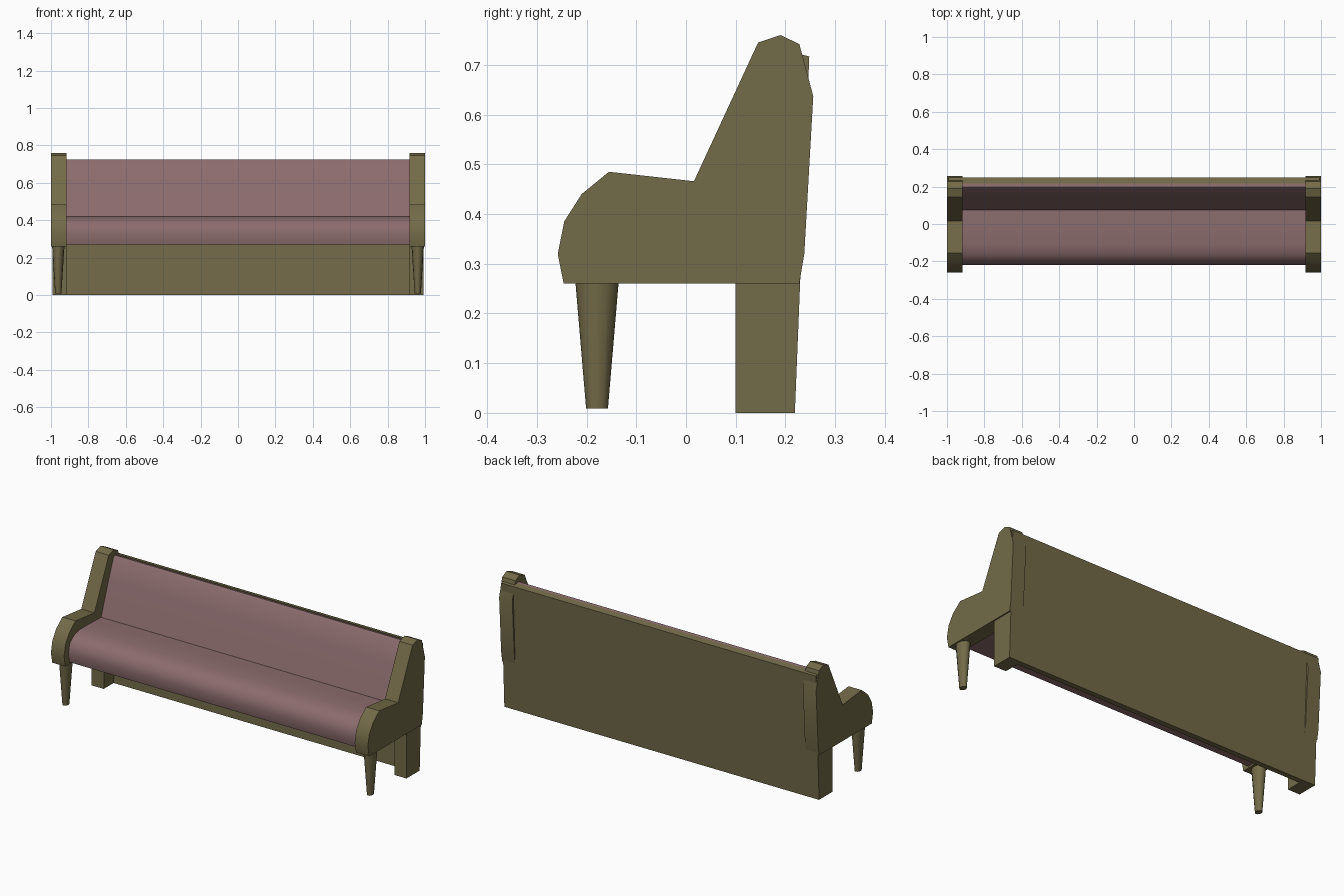
import bpy, bmesh, math
from mathutils import Matrix

if "Cube" in bpy.data.objects:
    bpy.data.objects.remove(bpy.data.objects["Cube"])


def material(name, color):
    m = bpy.data.materials.new(name)
    m.diffuse_color = color
    m.use_nodes = True
    m.node_tree.nodes["Principled BSDF"].inputs["Base Color"].default_value = m.diffuse_color
    return m


WOOD = material("wood", (0.17, 0.145, 0.065, 1))
CUSHION = material("upholstery", (0.26, 0.15, 0.155, 1))


def finish(name, bm, mat, smooth=None):
    bmesh.ops.recalc_face_normals(bm, faces=bm.faces)
    me = bpy.data.meshes.new(name)
    bm.to_mesh(me)
    bm.free()
    ob = bpy.data.objects.new(name, me)
    bpy.context.collection.objects.link(ob)
    me.materials.append(mat)
    if smooth:
        bpy.ops.object.select_all(action='DESELECT')
        ob.select_set(True)
        bpy.context.view_layer.objects.active = ob
        bpy.ops.object.shade_smooth_by_angle(angle=math.radians(smooth))
    return ob


def extrude_profile(name, points, x0, x1, mat, smooth=None):
    """Extrude a closed (y, z) outline along x."""
    bm = bmesh.new()
    face = bm.faces.new([bm.verts.new((x0, y, z)) for y, z in points])
    ext = bmesh.ops.extrude_face_region(bm, geom=[face])["geom"]
    bmesh.ops.translate(bm, vec=(x1 - x0, 0, 0),
                        verts=[g for g in ext if isinstance(g, bmesh.types.BMVert)])
    return finish(name, bm, mat, smooth)


end_outline = [(-0.246, 0.26), (-0.258, 0.32), (-0.245, 0.385), (-0.21, 0.44),
               (-0.155, 0.485), (0.016, 0.466), (0.145, 0.745), (0.19, 0.76),
               (0.228, 0.742), (0.256, 0.637), (0.238, 0.32), (0.228, 0.26)]
leg_outline = [(0.10, 0), (0.219, 0), (0.229, 0.27), (0.10, 0.27)]

for side, s in (("left", -1), ("right", 1)):
    # Shaped end panel
    extrude_profile(f"end_panel_{side}", end_outline, s * 0.917, s * 1.0, WOOD, 40)
    # Square rear leg
    extrude_profile(f"rear_leg_{side}", leg_outline, s * 0.917, s * 0.993, WOOD)
    # Tapered oval front leg
    bm = bmesh.new()
    bmesh.ops.create_cone(bm, cap_ends=True, segments=12, radius1=0.022,
                          radius2=0.044, depth=0.26,
                          matrix=Matrix.Translation((s * 0.961, -0.179, 0.139))
                          @ Matrix.Diagonal((0.76, 1, 1, 1)))
    finish(f"front_leg_{side}", bm, WOOD, 40)

# Full height back board, leaning slightly backwards
extrude_profile("back_board", [(0.189, 0), (0.219, 0), (0.248, 0.717), (0.216, 0.725)],
                -0.993, 0.993, WOOD)

# Seat with rounded front edge
extrude_profile("seat", [(0.20, 0.27), (-0.208, 0.27), (-0.22, 0.325), (-0.205, 0.38),
                         (-0.165, 0.41), (-0.11, 0.422), (0.0, 0.42), (0.20, 0.415)],
                -0.92, 0.92, CUSHION, 40)

# Sloping padded backrest
extrude_profile("backrest", [(0.073, 0.41), (0.105, 0.50), (0.145, 0.61), (0.188, 0.718),
                             (0.198, 0.726), (0.216, 0.722), (0.205, 0.41)],
                -0.92, 0.92, CUSHION, 50)
